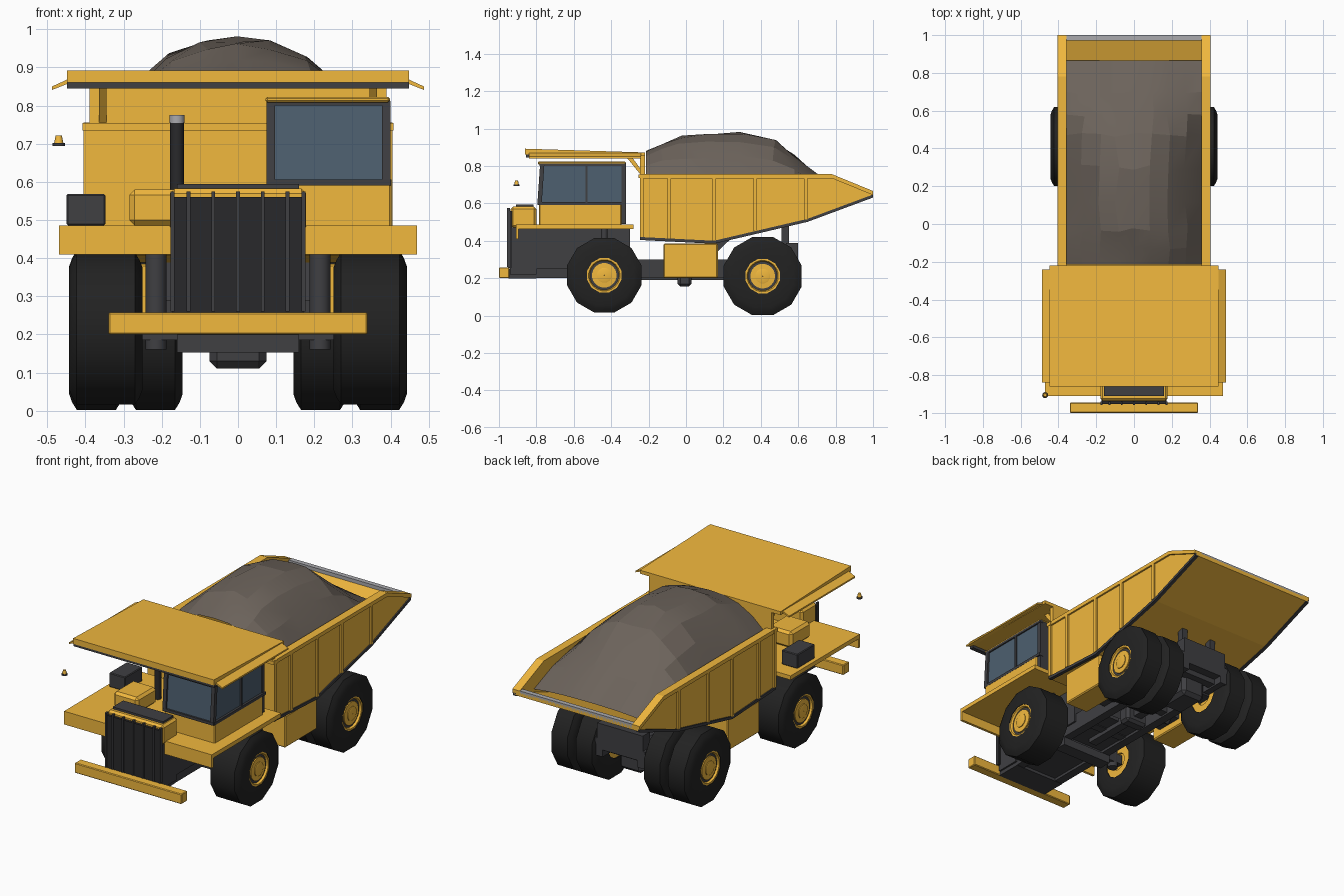
import bpy, bmesh, math, random
from mathutils import Matrix

if "Cube" in bpy.data.objects:
    bpy.data.objects.remove(bpy.data.objects["Cube"])
random.seed(4)

def material(name, r, g, b):
    m = bpy.data.materials.new(name)
    m.diffuse_color = (r, g, b, 1)
    m.use_nodes = True
    m.node_tree.nodes["Principled BSDF"].inputs["Base Color"].default_value = m.diffuse_color
    return m

GOLD = material("yellow_paint", .88, .48, .048)
DARK = material("dark_steel", .05, .05, .055)
BLACK = material("black_grille", .022, .022, .024)
RUBBER = material("rubber", .016, .016, .016)
GLASS = material("glass", .075, .115, .16)
ROCK = material("rock", .15, .125, .105)
METAL = material("bare_metal", .4, .4, .42)

def finish(name, bm, mat, smooth=None):
    bmesh.ops.recalc_face_normals(bm, faces=bm.faces)
    me = bpy.data.meshes.new(name)
    bm.to_mesh(me)
    bm.free()
    me.materials.append(mat)
    ob = bpy.data.objects.new(name, me)
    bpy.context.collection.objects.link(ob)
    if smooth:
        bpy.context.view_layer.objects.active = ob
        ob.select_set(True)
        bpy.ops.object.shade_smooth_by_angle(angle=math.radians(smooth))
        ob.select_set(False)
    return ob

def mirror(ob):
    ob.modifiers.new("mirror", 'MIRROR')
    return ob

def prism(name, pts, a, b, mat, axis='x', bevel=0):
    """Extrude a profile: (y, z) along x, or (x, z) along y."""
    bm = bmesh.new()
    place = (lambda p, t: (t, *p)) if axis == 'x' else (lambda p, t: (p[0], t, p[1]))
    lo, hi = ([bm.verts.new(place(p, t)) for p in pts] for t in (a, b))
    n = len(pts)
    bm.faces.new(lo)
    bm.faces.new(hi)
    for i in range(n):
        bm.faces.new((lo[i], lo[(i+1) % n], hi[(i+1) % n], hi[i]))
    if bevel:
        bmesh.ops.bevel(bm, geom=bm.edges[:], offset=bevel, segments=1, affect='EDGES')
    return finish(name, bm, mat)

def box(name, x0, x1, y0, y1, z0, z1, mat, bevel=0):
    return prism(name, [(y0, z0), (y1, z0), (y1, z1), (y0, z1)], x0, x1, mat, bevel=bevel)

def lathe(name, profile, y, z, mat, n=12, phase=.5):
    """Revolve closed (x, radius) profile about an axle along x."""
    bm = bmesh.new()
    rings = []
    for k in range(n):
        a = 2 * math.pi * (k + phase) / n
        rings.append([bm.verts.new((x, y + r*math.sin(a), z - r*math.cos(a))) for x, r in profile])
    m = len(profile)
    for k in range(n):
        p, q = rings[k], rings[(k+1) % n]
        for i in range(m):
            j = (i+1) % m
            bm.faces.new((p[i], p[j], q[j], q[i]))
    return mirror(finish(name, bm, mat, 40))

def cylinder(name, x, y, z0, z1, r, mat, r2=None, n=12):
    bm = bmesh.new()
    bmesh.ops.create_cone(bm, cap_ends=True, segments=n, radius1=r, radius2=r if r2 is None else r2,
                          depth=z1-z0, matrix=Matrix.Translation((x, y, (z0+z1)/2)))
    return finish(name, bm, mat, 40)

# Wheels: tyre, rim ring, recessed disc and hub
def wheel(name, x0, x1, y, z, r):
    c = .02
    lathe(name + "_tyre", [(x0, .095), (x0, r*.8), (x0+c*.4, r-c), (x0+c, r), (x1-c, r),
                           (x1-c*.4, r-c), (x1, r*.8), (x1, .095)], y, z, RUBBER)
    lathe(name + "_rim", [(x0+.005, .05), (x0+.005, .1), (x1-.003, .097), (x1-.003, .084), (x1-.015, .078), (x0+.02, .05)],
          y, z, GOLD, 20)
    lathe(name + "_disc", [(x0+.03, .005), (x0+.03, .085), (x1-.014, .085), (x1-.014, .005)], y, z, DARK, 20)
    lathe(name + "_hub", [(x0+.02, .036), (x0+.02, .066), (x1-.008, .066), (x1-.006, .036)], y, z, GOLD, 20)
    lathe(name + "_hub_cap", [(x0+.02, .001), (x0+.02, .04), (x1-.002, .04), (x1, .034), (x1, .001)], y, z, GOLD, 12)

wheel("front_wheel", .25, .443, -.437, .215, .206)
wheel("rear_outer_wheel", .3, .443, .41, .211, .216)
wheel("rear_inner_wheel", .145, .288, .41, .211, .216)

# Chassis rails, belly pan, cross members, axles
mirror(box("frame_rail", .11, .16, -.93, .6, .2, .3, DARK))
box("belly_pan", -.115, .115, -.93, -.1, .215, .235, DARK)
for i, y in enumerate((-.25, .1, .5)):
    box(f"cross_member_{i}", -.12, .12, y, y+.05, .21, .29, DARK)
box("engine_block", -.17, .17, -.82, -.3, .25, .465, DARK)
box("frame_front_plate", -.16, .16, -.95, -.8, .198, .222, DARK)
mirror(box("bumper_arm", .11, .16, -.955, -.9, .205, .25, DARK))
box("front_axle", -.26, .26, -.465, -.41, .185, .24, DARK)
box("front_axle_beam", -.16, .16, -.475, -.4, .153, .2, DARK)
box("rear_axle", -.31, .31, .365, .455, .19, .27, DARK)
box("differential", -.075, .075, .31, .51, .11, .29, DARK, .02)
box("transmission", -.07, .07, -.045, .03, .155, .25, DARK, .015)
box("drive_shaft", -.025, .025, -.35, .33, .19, .23, DARK)
for s, side in ((-1, "left"), (1, "right")):
    cylinder(f"{side}_front_strut", s*.215, -.437, .16, .41, .028, DARK)
    cylinder(f"{side}_strut_top", s*.215, -.437, .38, .465, .018, DARK)
box("rear_pylon", -.145, .145, .535, .6, .24, .388, DARK)
mirror(box("bed_hinge", .08, .115, .51, .55, .36, .48, DARK))
mirror(prism("hoist_ram", [(.0, .24), (.04, .22), (.25, .42), (.21, .44)], .17, .21, DARK))
mirror(box("side_tank", .235, .385, -.12, .17, .2, .385, GOLD, .006))
mirror(box("tank_bracket", .15, .25, -.06, .1, .24, .29, DARK))

# Deck, front valance, bumper
box("deck", -.47, .47, -.91, -.28, .462, .486, GOLD)
mirror(box("deck_valance", .17, .47, -.91, -.895, .41, .464, GOLD))
box("bumper", -.34, .34, -1, -.945, .2, .258, GOLD, .004)

# Hood and grille
box("radiator_shell", -.17, .17, -.94, -.8, .22, .47, DARK)
box("hood", -.178, .178, -.937, -.8, .47, .582, GOLD, .012)
box("hood_vent", -.16, .16, -.91, -.815, .575, .594, DARK)
box("grille", -.172, .172, -.952, -.93, .255, .56, BLACK)
for i in range(7):
    x = (-.172, -.13, -.065, 0, .065, .13, .172)[i]
    box(f"grille_bar_{i}", x-.005, x+.005, -.958, -.94, .26, .575, DARK)

# Cab
box("cab_base", .08, .402, -.785, -.345, .48, .602, GOLD, .005)
prism("cab_glass", [(-.785, .6), (-.77, .81), (-.34, .81), (-.34, .6)], .082, .39, GLASS)
box("cab_rear_panel", .08, .395, -.345, -.322, .49, .81, DARK)
for s, x in (("left", .075), ("right", .378)):
    prism(f"cab_{s}_front_post", [(-.795, .59), (-.78, .812), (-.757, .812), (-.772, .59)], x, x+.022, DARK)
    box(f"cab_{s}_mid_post", x, x+.02, -.538, -.526, .6, .812, DARK)
    box(f"cab_{s}_sill", x, x+.025, -.79, -.32, .59, .606, DARK)
    box(f"cab_{s}_header", x, x+.02, -.78, -.32, .8, .813, DARK)
box("cab_front_sill", .075, .4, -.795, -.777, .59, .606, DARK)
box("cab_front_header", .075, .398, -.782, -.765, .8, .813, DARK)
box("cab_roof", .072, .398, -.792, -.322, .808, .823, GOLD, .005)

# Items on the deck
box("battery_box", -.45, -.348, -.53, -.37, .486, .568, DARK, .004)
box("air_cleaner", -.285, -.13, -.73, -.55, .486, .58, GOLD, .014)
cylinder("exhaust_pipe", -.16, -.5, .486, .757, .018, BLACK)
cylinder("exhaust_cap", -.16, -.5, .755, .776, .02, METAL)
cylinder("beacon_base", -.47, -.906, .694, .702, .016, DARK)
cylinder("beacon", -.47, -.906, .702, .722, .012, GOLD, .008)

# Dump bed
under = [(-.245, .41), (.15, .39), (.65, .507), (1, .637)]
def strip(lo, hi, pts=under):
    return [(y, z+lo) for y, z in pts] + [(y, z+hi) for y, z in reversed(pts)]
mirror(prism("bed_side", under + [(1, .665), (.78, .752), (-.245, .752)], .362, .395, GOLD))
prism("bed_floor", strip(-.002, .02), -.382, .382, GOLD)
mirror(prism("bed_bottom_edge", strip(-.006, .01), .382, .402, DARK))
rail = [(-.245, .752), (.78, .752), (1, .662)]
mirror(prism("bed_top_rail", strip(-.018, .004, rail), .358, .405, GOLD))
box("bed_front_wall", -.385, .385, -.245, -.22, .41, .752, GOLD)
box("bed_front_rail", -.408, .408, -.255, -.22, .735, .755, GOLD)
def under_z(y):
    for (a, za), (b, zb) in zip(under, under[1:]):
        if y <= b:
            return za + (zb-za)*(y-a)/(b-a)
for i, y in enumerate((-.236, -.09, .15, .37, .64)):
    mirror(box(f"bed_rib_{i}", .385, .405, y-.01, y+.01, under_z(y)+.01, .74, GOLD))
box("tail_lip", -.362, .362, .972, 1, .636, .667, METAL)

# Headboard and canopy over the cab
box("headboard", -.39, .39, -.245, -.22, .75, .87, GOLD)
prism("canopy", [(-.86, .86), (-.86, .892), (-.22, .872), (-.22, .852)], -.448, .448, GOLD)
box("canopy_front_beam", -.448, .448, -.855, -.83, .845, .862, DARK)
mirror(prism("canopy_flange", [(.44, .872), (.488, .85), (.488, .841), (.44, .86)], -.84, -.24, GOLD, 'y'))
mirror(prism("canopy_brace", [(-.325, .855), (-.295, .855), (-.24, .78), (-.24, .75)], .345, .365, GOLD))

# Rock load: mound with jittered facets
rows = [(-.215, .88, .72), (-.12, .93, .725), (-.03, .963, .725), (.12, .98, .725), (.3, .985, .725),
        (.47, .95, .72), (.58, .865, .715), (.7, .755, .69), (.865, .642, .625)]
bm = bmesh.new()
grid = []
for k, (y, top, edge) in enumerate(rows):
    line = []
    for i in range(9):
        u = (i-4)/4
        j = .014 if 0 < i < 8 and 0 < k < 8 else 0
        z = edge + (top-edge)*(1-abs(u)**2.5) - random.uniform(0, j)
        line.append(bm.verts.new((u*.364 + random.uniform(-j, j), y + random.uniform(-j, j), z)))
    grid.append(line)
for p, q in zip(grid, grid[1:]):
    for i in range(8):
        bm.faces.new((p[i], p[i+1], q[i+1], q[i]))
finish("rock_load", bm, ROCK, 12)
